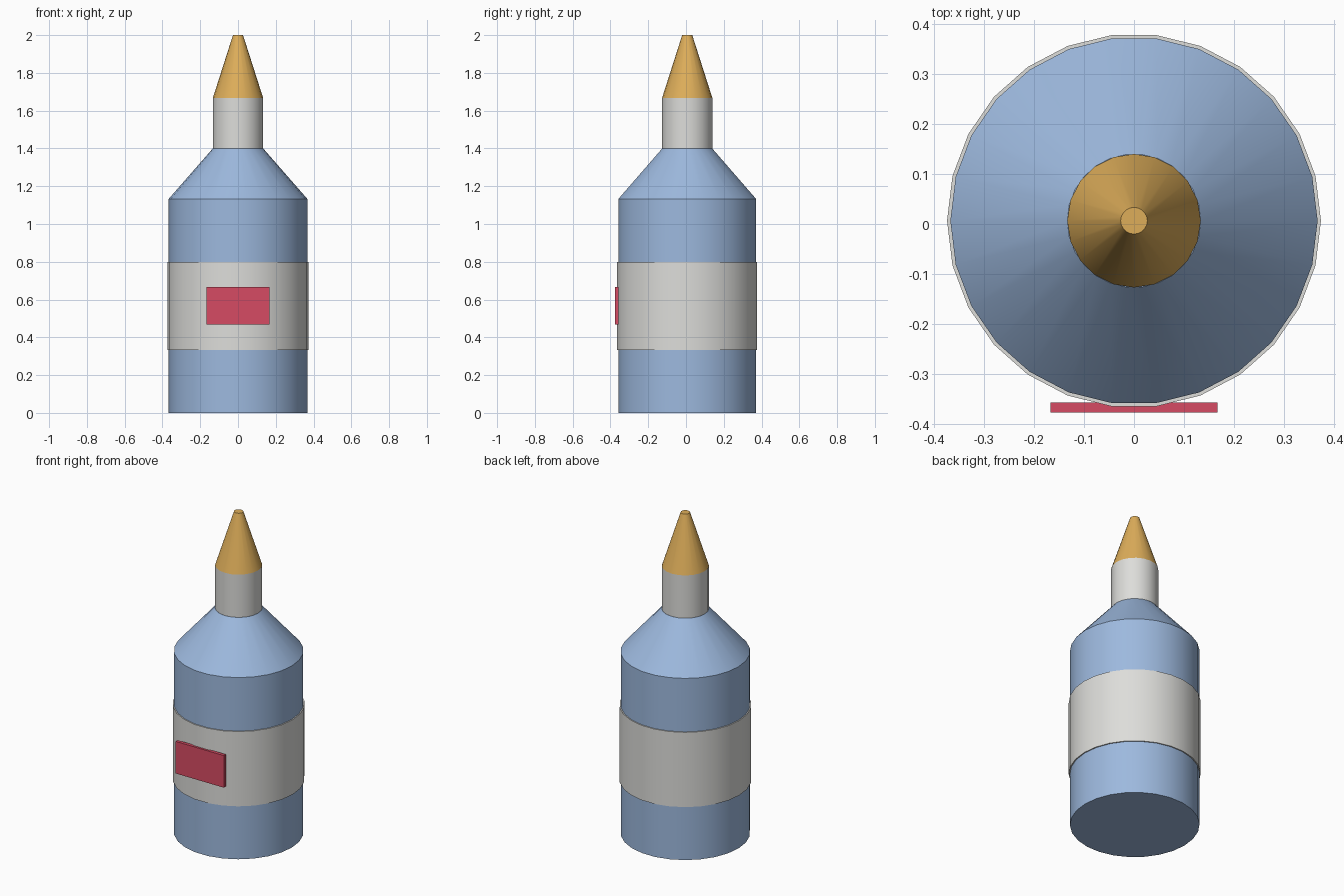
import bpy
import math

if "Cube" in bpy.data.objects:
    bpy.data.objects.remove(bpy.data.objects["Cube"], do_unlink=True)

AXIS_Y = 0.0065   # the round parts sit slightly behind centre
U = 1 / 15        # design unit


def material(name, rgb):
    linear = [((c / 255 + 0.055) / 1.055) ** 2.4 for c in rgb] + [1.0]
    mat = bpy.data.materials.new(name)
    mat.use_nodes = True
    mat.diffuse_color = linear
    mat.node_tree.nodes["Principled BSDF"].inputs["Base Color"].default_value = linear
    return mat


blue = material("soft blue", (157, 185, 222))
white = material("off white", (221, 221, 218))
gold = material("golden tan", (222, 174, 90))
red = material("crimson", (214, 75, 99))


def round_part(name, mat, sides, r_low, r_high, z_low, z_high):
    """Capped cylinder or cone with a vertex on +x, sizes in design units."""
    bpy.ops.mesh.primitive_cone_add(
        vertices=sides, radius1=r_low * U, radius2=r_high * U,
        depth=(z_high - z_low) * U,
        location=(0, AXIS_Y, (z_low + z_high) / 2 * U),
        rotation=(0, 0, math.pi / 2))
    part = bpy.context.object
    part.name = name
    bpy.ops.object.transform_apply(location=False, rotation=True, scale=True)
    part.data.materials.append(mat)
    bpy.ops.object.shade_smooth_by_angle(angle=math.radians(30))
    return part


# Bottle: body, sloping shoulder, wrapped label band
round_part("body", blue, 26, 5.5, 5.5, 0, 17)
round_part("shoulder", blue, 26, 5.5, 2, 17, 21)
round_part("label_band", white, 26, 5.6, 5.6, 5, 12)

# Neck and tapered nozzle
round_part("neck", white, 20, 2, 2, 21, 25)
round_part("nozzle", gold, 20, 2, 0.4, 25, 30)

# Flat label plate on the front of the band
bpy.ops.mesh.primitive_cube_add(size=1, location=(0, AXIS_Y - 5.6 * U, 8.5 * U))
plate = bpy.context.object
plate.name = "label_plate"
plate.scale = (5 * U, 0.3 * U, 3 * U)
bpy.ops.object.transform_apply(location=False, rotation=False, scale=True)
plate.data.materials.append(red)
